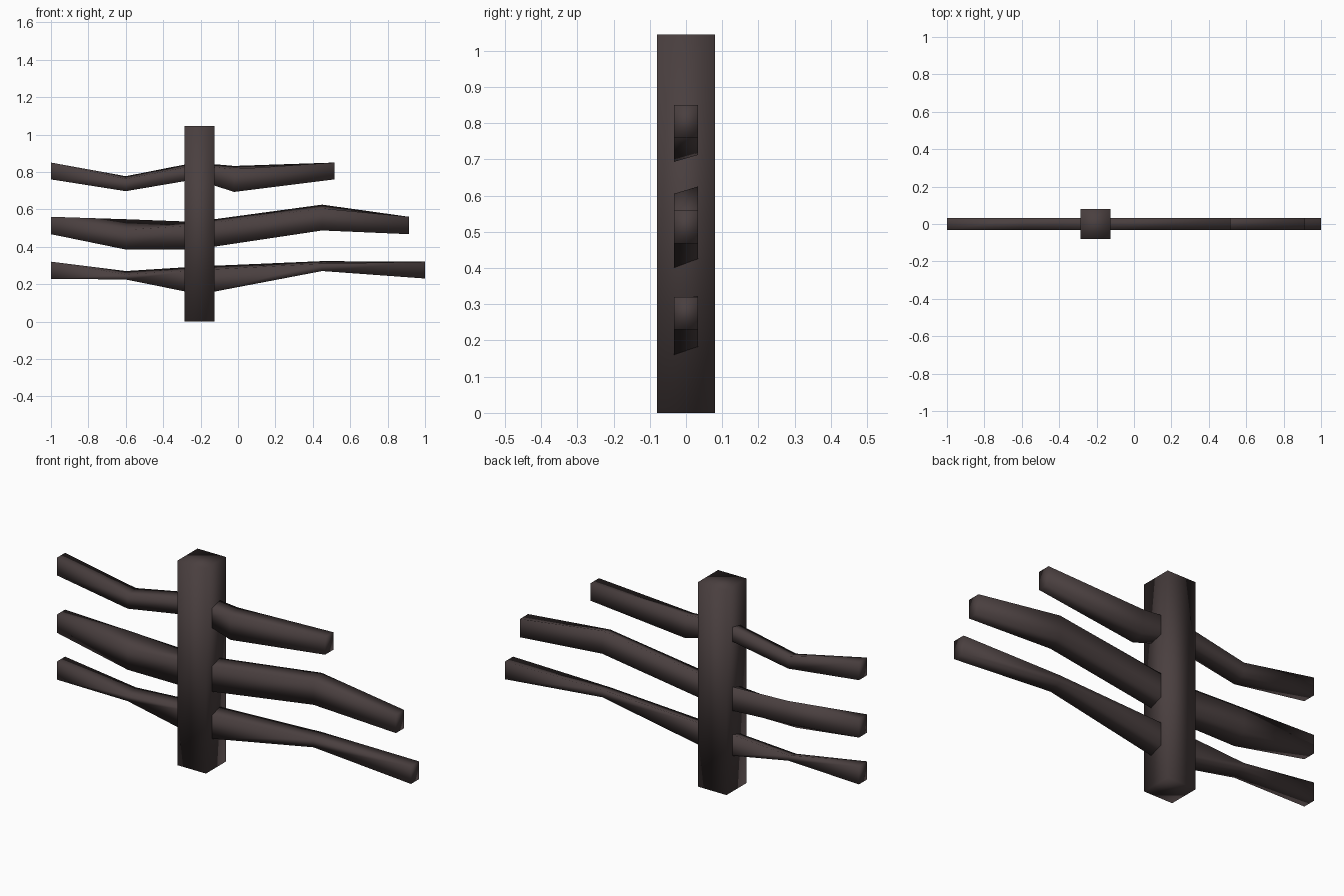
import bpy, bmesh

if "Cube" in bpy.data.objects:
    bpy.data.objects.remove(bpy.data.objects["Cube"])

wood = bpy.data.materials.new("dark brown wood")
wood.diffuse_color = (0.068, 0.050, 0.050, 1)
wood.use_nodes = True
wood.node_tree.nodes["Principled BSDF"].inputs["Base Color"].default_value = wood.diffuse_color


def loft(name, sections):
    """Join four-sided rings of points into one closed smooth beam."""
    bm = bmesh.new()
    rings = [[bm.verts.new(p) for p in ring] for ring in sections]
    for a, b in zip(rings, rings[1:]):
        for i in range(4):
            j = (i + 1) % 4
            bm.faces.new((a[i], a[j], b[j], b[i]))
    bm.faces.new(rings[0])
    bm.faces.new(rings[-1])
    bmesh.ops.recalc_face_normals(bm, faces=bm.faces)
    for f in bm.faces:
        f.smooth = True
    mesh = bpy.data.meshes.new(name)
    bm.to_mesh(mesh)
    bm.free()
    mesh.materials.append(wood)
    bpy.context.collection.objects.link(bpy.data.objects.new(name, mesh))


def rail(name, stations, w=0.033):
    """Stations: x, front bottom, front top, back bottom, back top."""
    loft(name, [[(x, -w, fb), (x, -w, ft), (x, w, bt), (x, w, bb)]
                for x, fb, ft, bb, bt in stations])


# Upright post
P = 0.08
loft("post", [[(-0.205 - P, -P, z), (-0.205 + P, -P, z),
               (-0.205 + P, P, z), (-0.205 - P, P, z)] for z in (0, 1.045)])

# Crooked rails passing through the post
rail("top_rail", [(-1, .76, .85, .76, .85), (-.6, .697, .763, .712, .777),
                  (-.23, .76, .835, .775, .85), (-.02, .693, .815, .712, .832),
                  (.515, .76, .85, .76, .85)])
rail("middle_rail", [(-1, .467, .56, .467, .56), (-.6, .385, .49, .43, .547),
                     (-.23, .385, .515, .41, .533),
                     (.45, .487, .605, .507, .625),
                     (.915, .467, .56, .467, .56)])
rail("bottom_rail", [(-1, .228, .32, .228, .32), (-.6, .225, .252, .242, .27),
                     (-.205, .145, .275, .168, .295),
                     (.45, .27, .31, .285, .323),
                     (1, .23, .32, .23, .32)])
